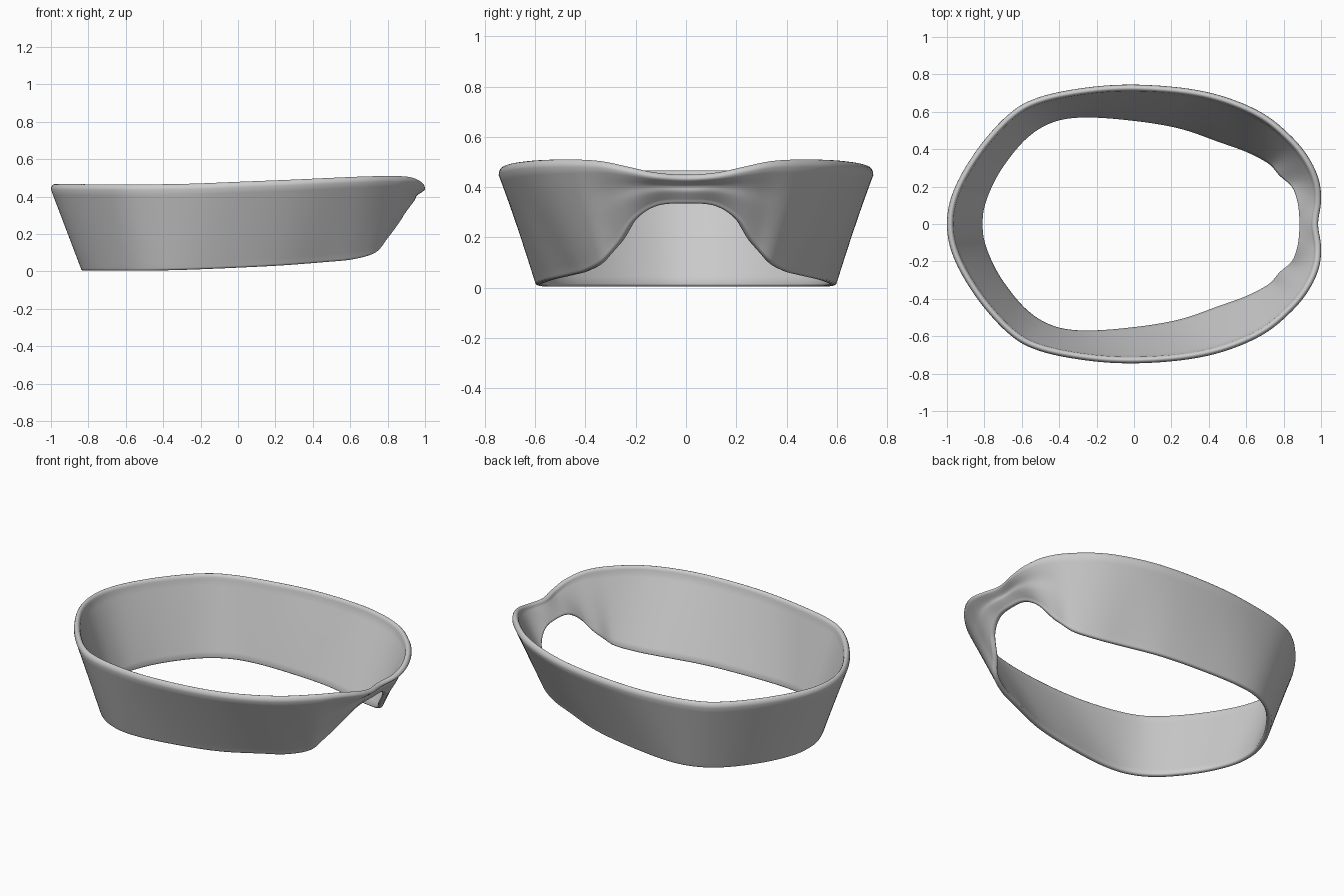
import bpy, bmesh, math
from mathutils import Vector

if "Cube" in bpy.data.objects:
    bpy.data.objects.remove(bpy.data.objects["Cube"])

# Stations around one half, back to front: (top x, y, z), (bottom x, y, z) of the outer face
HALF = [
    ((-1.0, 0, .467), (-.84, 0, .004)),
    ((-.96, .19, .467), (-.82, .13, .004)),
    ((-.83, .41, .466), (-.74, .30, .004)),
    ((-.66, .595, .465), (-.60, .475, .004)),
    ((-.50, .68, .465), (-.45, .57, .005)),
    ((-.25, .73, .469), (-.27, .60, .009)),
    ((0, .745, .479), (0, .582, .02)),
    ((.28, .725, .49), (.25, .54, .033)),
    ((.50, .675, .50), (.47, .465, .05)),
    ((.70, .585, .508), (.62, .41, .065)),
    ((.85, .46, .51), (.74, .345, .10)),
    ((.94, .345, .503), (.80, .28, .17)),
    ((.99, .23, .48), (.87, .215, .265)),
    ((1.0, .12, .458), (.905, .12, .325)),
    ((.985, 0, .45), (.915, 0, .335)),
]
STEPS = 10
WALL = .036


def catmull(pts):
    """Closed smooth curve through the points."""
    out, n = [], len(pts)
    for i in range(n):
        a, b, c, d = (pts[(i + k) % n] for k in (-1, 0, 1, 2))
        for j in range(STEPS):
            t = j / STEPS
            out.append(.5 * (2 * b + (c - a) * t + (2 * a - 5 * b + 4 * c - d) * t * t
                             + (3 * b - a - 3 * c + d) * t ** 3))
    return out


def closed_loop(k):
    half = [Vector(s[k]) for s in HALF]
    mirrored = [Vector((p.x, -p.y, p.z)) for p in half[-2:0:-1]]
    return catmull(half + mirrored)


def inward(loop):
    """Horizontal inward direction at each point of a loop."""
    n, res = len(loop), []
    for i in range(n):
        t = loop[(i + 1) % n] - loop[i - 1]
        res.append(Vector((t.y, -t.x, 0)).normalized())
    return res


top, bottom = closed_loop(0), closed_loop(1)
top_in, bottom_in = inward(top), inward(bottom)
ROWS = 14
bm = bmesh.new()
rings = []
for T, B, tn, bn in zip(top, bottom, top_in, bottom_in):
    front = max(0, min(1, (T.x - .75) / .2)) * max(0, 1 - (T.y / .45) ** 2)
    rim_h = .03 * (1 - .35 * front)
    hi, lo = T - Vector((0, 0, rim_h)), B + Vector((0, 0, .012))
    pts = []
    # outer wall, pinched under the front lip
    for r in range(ROWS + 1):
        s = r / ROWS
        pinch = .014 * front * math.exp(-((s - .68) / .17) ** 2)
        pts.append(lo.lerp(hi, s) + bn.lerp(tn, s) * pinch)
    # rounded top rim
    for k in range(1, 8):
        a = math.pi * k / 8
        pts.append(hi + tn * (WALL * .5 * (1 - math.cos(a))) + Vector((0, 0, rim_h * math.sin(a))))
    # inner wall
    for r in range(ROWS, -1, -1):
        s = r / ROWS
        pts.append(lo.lerp(hi, s) + bn.lerp(tn, s) * (WALL * (.85 + .15 * s)))
    # rounded bottom edge
    for k in range(1, 6):
        a = math.pi * k / 6
        pts.append(lo + bn * (WALL * .425 * (1 + math.cos(a))) - Vector((0, 0, .012 * math.sin(a))))
    rings.append([bm.verts.new(p) for p in pts])

for i, ring in enumerate(rings):
    nxt = rings[(i + 1) % len(rings)]
    for j in range(len(ring)):
        k = (j + 1) % len(ring)
        bm.faces.new((ring[j], nxt[j], nxt[k], ring[k]))
bmesh.ops.recalc_face_normals(bm, faces=bm.faces)
for f in bm.faces:
    f.smooth = True

mesh = bpy.data.meshes.new("flared_band")
bm.to_mesh(mesh)
bm.free()
bpy.context.collection.objects.link(bpy.data.objects.new("flared_band", mesh))
